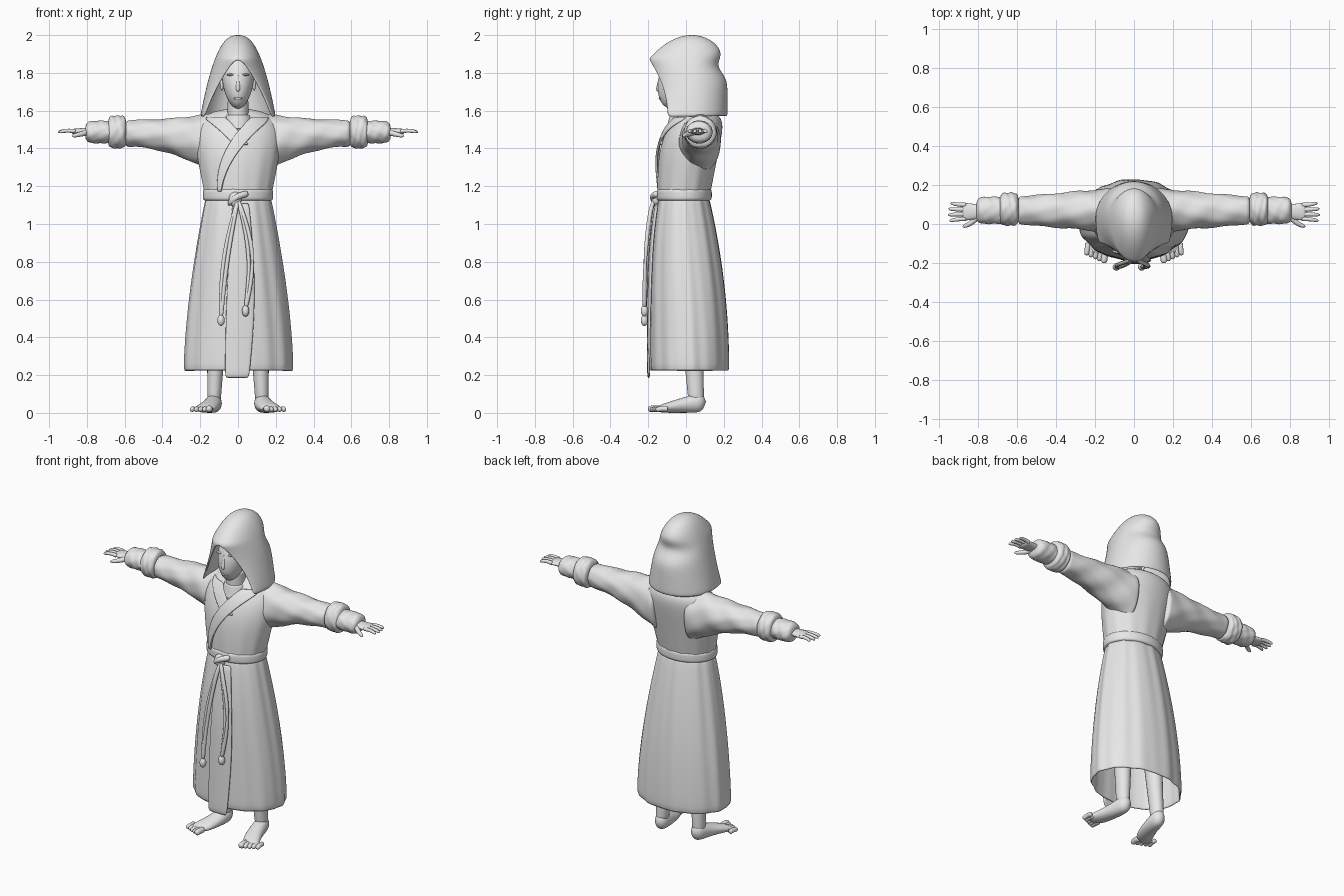
import bpy, bmesh
from math import sin, cos, pi, sqrt, exp
from mathutils import Vector

old = bpy.data.objects.get("Cube")
if old:
    bpy.data.objects.remove(old)

tone = (0.8, 0.8, 0.8, 1)
grey = bpy.data.materials.new("plain_grey")
grey.use_nodes = True
grey.diffuse_color = tone
grey.node_tree.nodes["Principled BSDF"].inputs["Base Color"].default_value = tone


def steps(count):
    return [i / count for i in range(count + 1)]


def mix(a, b, t):
    return a + (b - a) * t


def root(value):
    return sqrt(max(0, value))


def rounded(t, power):
    """Full in the middle, falling to nothing at both ends."""
    return root(1 - abs(2 * t - 1) ** power)


def build(name, rings, closed=True, caps=True, thickness=0):
    """Skin rows of points into a smooth mesh."""
    bm = bmesh.new()
    rows = [[bm.verts.new(p) for p in ring] for ring in rings]
    count = len(rows[0])
    for low, high in zip(rows, rows[1:]):
        for i in range(count if closed else count - 1):
            j = (i + 1) % count
            bm.faces.new((low[i], low[j], high[j], high[i]))
    if caps:
        bm.faces.new(rows[0])
        bm.faces.new(rows[-1])
    bmesh.ops.remove_doubles(bm, verts=bm.verts, dist=0.0003)
    bmesh.ops.recalc_face_normals(bm, faces=bm.faces)
    for face in bm.faces:
        face.smooth = True
    mesh = bpy.data.meshes.new(name)
    bm.to_mesh(mesh)
    bm.free()
    mesh.materials.append(grey)
    ob = bpy.data.objects.new(name, mesh)
    bpy.context.collection.objects.link(ob)
    if thickness:
        shell = ob.modifiers.new("thickness", "SOLIDIFY")
        shell.thickness = thickness
        shell.offset = -1
    smooth = ob.modifiers.new("smooth", "SUBSURF")
    smooth.levels = smooth.render_levels = 1


def loft(name, shape, count=12, axis="z", segments=32, side=1, fold=None, **options):
    """shape(t) gives the position, two centres and two radii along an axis."""
    rings = []
    for t in steps(count):
        along, cu, cv, ru, rv = shape(t)
        ring = []
        for k in range(segments):
            angle = 2 * pi * k / segments
            scale = fold(angle, t) if fold else 1
            u, v = cu + ru * scale * cos(angle), cv + rv * scale * sin(angle)
            x, y, z = {"x": (along, u, v), "y": (u, along, v), "z": (u, v, along)}[axis]
            ring.append((x * side, y, z))
        rings.append(ring)
    build(name, rings, **options)


def tube(name, path, radius, side=1):
    """Round tube along path(t), with its radius given by radius(t)."""
    rings = []
    for t in steps(10):
        ahead, behind = Vector(path(min(1, t + 0.05))), Vector(path(max(0, t - 0.05)))
        turn = (ahead - behind).to_track_quat("Z", "Y")
        ring = []
        for k in range(12):
            angle = pi * k / 6
            p = Vector(path(t)) + turn @ Vector((cos(angle), sin(angle), 0)) * radius(t)
            ring.append((p.x * side, p.y, p.z))
        rings.append(ring)
    build(name, rings)


def limb(name, start, bend, end, thick, thin, side=1):
    """Tapered, round-tipped tube on a three-point curve."""
    a, b, c = Vector(start), Vector(bend), Vector(end)
    tube(name, lambda t: a.lerp(b, t).lerp(b.lerp(c, t), t),
         lambda t: mix(thick, thin, t) * root(1 - 0.9 * t ** 12), side)


def blob(name, centre, size, side=1):
    x, y, z = centre
    w, d, h = size
    loft(name, lambda t: (z - h * cos(pi * t), x, y, w * sin(pi * t), d * sin(pi * t)), segments=16, side=side)


def body(z, width, front, back):
    return z, 0, (front + back) / 2, width, (back - front) / 2


def skirt(t):
    s = max(0, t)
    return body(mix(0.22, 1.15, t), mix(0.29, 0.17, s ** 1.6), mix(-0.19, -0.14, s ** 4), mix(0.23, 0.12, s * s))


def bodice(t):
    return body(mix(1.12, 1.62, t), (0.17 + 0.1 * t) * root(1 - t ** 6),
                -0.15 * (1 - t ** 4), (0.12 + 0.1 * t) * root(1 - t ** 12))


def front_panel(name, shape, start, stop, edges, out):
    """Cloth strip laid over the front of a lofted body."""
    rings = []
    for s in steps(14):
        z, _, cy, width, depth = shape(mix(start, stop, s))
        left, right = edges(s)
        ring = []
        for k in steps(8):
            x = max(-0.95 * width, min(0.95 * width, mix(left, right, k)))
            ring.append((x, cy - depth * root(1 - (x / width) ** 2) - out, z))
        rings.append(ring)
    build(name, rings, closed=False, caps=False, thickness=0.012)


# Robe skirt with gathered folds, and its overlapping front panel
loft("robe_skirt", skirt, segments=80, caps=False, thickness=0.012,
     fold=lambda a, t: 1 + 0.012 * sin(11 * a + 1) + 0.008 * sin(18 * a + 2 * t))
front_panel("skirt_front_panel", skirt, -0.04, 0.96,
            lambda s: (mix(-0.07, -0.03, s * s), 0.06 + 0.03 * sin(pi * s)), 0.016)

# Robe bodice and crossed lapels
loft("robe_bodice", bodice, count=20, segments=64,
     fold=lambda a, t: 1 + 0.02 * max(0, 0.7 - t) * sin(13 * a + 2))


def lapel(s, side):
    middle, half = mix(-0.1, 0.13, (1 - s) ** 2), mix(0.06, 0.01, s)
    return side * middle - half, side * middle + half


front_panel("right_lapel", bodice, 0.9, 0.6, lambda s: lapel(0.4 * s, -1), 0.012)
front_panel("left_lapel", bodice, 0.9, 0.1, lambda s: lapel(s, 1), 0.02)


# Belt, knot and looped cords
def belt(t):
    r = 0.165 + 0.022 * rounded(t, 4)
    return mix(1.12, 1.19, t), 0, -0.01, r, r - 0.04


loft("belt", belt, segments=48)
blob("belt_knot", (-0.015, -0.16, 1.13), (0.035, 0.025, 0.04))
limb("belt_knot_band", (0.05, -0.15, 1.16), (-0.02, -0.2, 1.15), (-0.05, -0.15, 1.1), 0.018, 0.015)
for tag, end_x, end_z, sway in (("right", -0.09, 0.5, -0.03), ("left", 0.04, 0.55, 0.035)):
    for strand in (0, 1):
        tube(tag + "_cord",
             lambda t: (end_x * t + (sway + 0.02 * strand) * sin(pi * t),
                        -0.17 - 0.05 * root(t) - 0.008 * strand * sin(pi * t), mix(1.13, end_z, t)),
             lambda t: 0.011)
    blob(tag + "_cord_end", (end_x, -0.22, end_z - 0.01), (0.02, 0.02, 0.03))

# Open hood: closed above the peak, spreading around the face below it
hood_rows = []
for s in steps(24):
    t = 1 - (1 - s) ** 2
    width = 0.2 * (1 - t) ** 0.4
    opening = 1.17 * max(0, 1 - t / 0.7) ** 0.6
    peak = max(0, t - 0.7) / 0.3
    front = mix(0.03, -0.2, root(1 - peak)) if peak else -0.1 - 0.2 * t * t
    dent = 0.04 * exp(-((t - 0.62) / 0.12) ** 2)
    back = 0.03 + 0.19 * root(1 - t ** 5) - dent
    row = []
    for k in steps(40):
        angle = mix(opening, 2 * pi - opening, k)
        depth = (0.03 - front) / cos(opening) if cos(angle) > 0 else back - 0.03
        row.append((width * sin(angle), 0.03 - depth * cos(angle), mix(1.57, 2, t)))
    hood_rows.append(row)
build("hood", hood_rows, closed=False, caps=False, thickness=0.012)


# Head, neck and simple face
def head(t):
    h = -cos(pi * t)
    r = sin(pi * t)
    return 1.77 + 0.16 * h, 0, -0.04 + 0.035 * h, 0.085 * r * (1 + 0.15 * h), 0.105 * r


loft("head", head, count=16)
loft("neck", lambda t: (mix(1.5, 1.66, t), 0, -0.02, 0.055, 0.06))
loft("inner_collar", lambda t: (mix(1.5, 1.58, t), 0, -0.015, mix(0.09, 0.065, t), mix(0.09, 0.07, t)))
limb("nose", (0, -0.135, 1.79), (0, -0.14, 1.75), (0, -0.15, 1.7), 0.006, 0.014)
blob("mouth", (0, -0.135, 1.665), (0.025, 0.01, 0.007))


# Sleeve, cuff, hand, leg and foot shapes
def sleeve(t):
    flare = (1 - t) ** 2
    return mix(0.1, 0.6, t), 0.07, 1.48 - 0.06 * flare, mix(0.115, 0.07, t), 0.07 + 0.1 * flare


def cuff(t):
    swell = 0.03 * rounded(t, 4)
    return mix(0.59, 0.69, t), 0.076, 1.487, 0.055 + swell, 0.057 + swell


def forearm(t):
    swell = 0.025 * rounded(t, 4)
    return mix(0.65, 0.81, t), 0.07, 1.487, 0.045 + swell, 0.035 + swell


def palm(t):
    r = rounded(t, 8)
    return mix(0.74, 0.89, t), 0.063, 1.49, mix(0.03, 0.05, t) * r, mix(0.024, 0.014, t) * r


def leg(t):
    r = mix(0.035, 0.065, t)
    return mix(0.04, 0.75, t), mix(0.128, 0.1, t), mix(0.055, 0.015, t), r, r + 0.006


def foot(t):
    half = mix(0.06, 0.018, t)
    r = rounded(t, 6)
    return mix(0.11, -0.165, t), mix(0.125, 0.195, t * t), half, mix(0.04, 0.06, t) * r, half * r


def wrinkles(a, t):
    return 1 + 0.03 * sin(3 * a + 19 * t) + 0.015 * sin(7 * a - 12 * t)


for side, tag in ((1, "left_"), (-1, "right_")):
    blob(tag + "brow", (0.037, -0.125, 1.79), (0.025, 0.012, 0.006), side)
    blob(tag + "ear", (0.085, -0.025, 1.74), (0.01, 0.015, 0.035), side)
    loft(tag + "sleeve", sleeve, 20, "x", 40, side, wrinkles)
    loft(tag + "cuff", cuff, 12, "x", 40, side, wrinkles)
    loft(tag + "forearm_sleeve", forearm, 12, "x", 40, side, wrinkles)
    loft(tag + "palm", palm, 12, "x", 16, side)
    for i in range(4):
        y = 0.026 + 0.024 * i
        spread = (i - 1.5) * 0.007
        tip = 0.955 - 0.005 * (i - 1.3) ** 2
        limb(tag + "finger", (0.86, y, 1.49), (0.91, y, 1.5), (tip, y + spread, 1.485), 0.012, 0.009, side)
    limb(tag + "thumb", (0.8, 0.04, 1.485), (0.83, 0, 1.475), (0.88, -0.015, 1.465), 0.017, 0.01, side)
    loft(tag + "leg", leg, 12, "z", 20, side)
    loft(tag + "foot", foot, 12, "y", 20, side)
    for i in range(5):
        r = 0.014 if i else 0.018
        x, y = 0.15 + 0.022 * i, -0.135 + 0.01 * i
        limb(tag + "toe", (x, y, 0.02), (x, y - 0.04, 0.025), (x + 0.007, y - 0.065, r), r, r, side)
